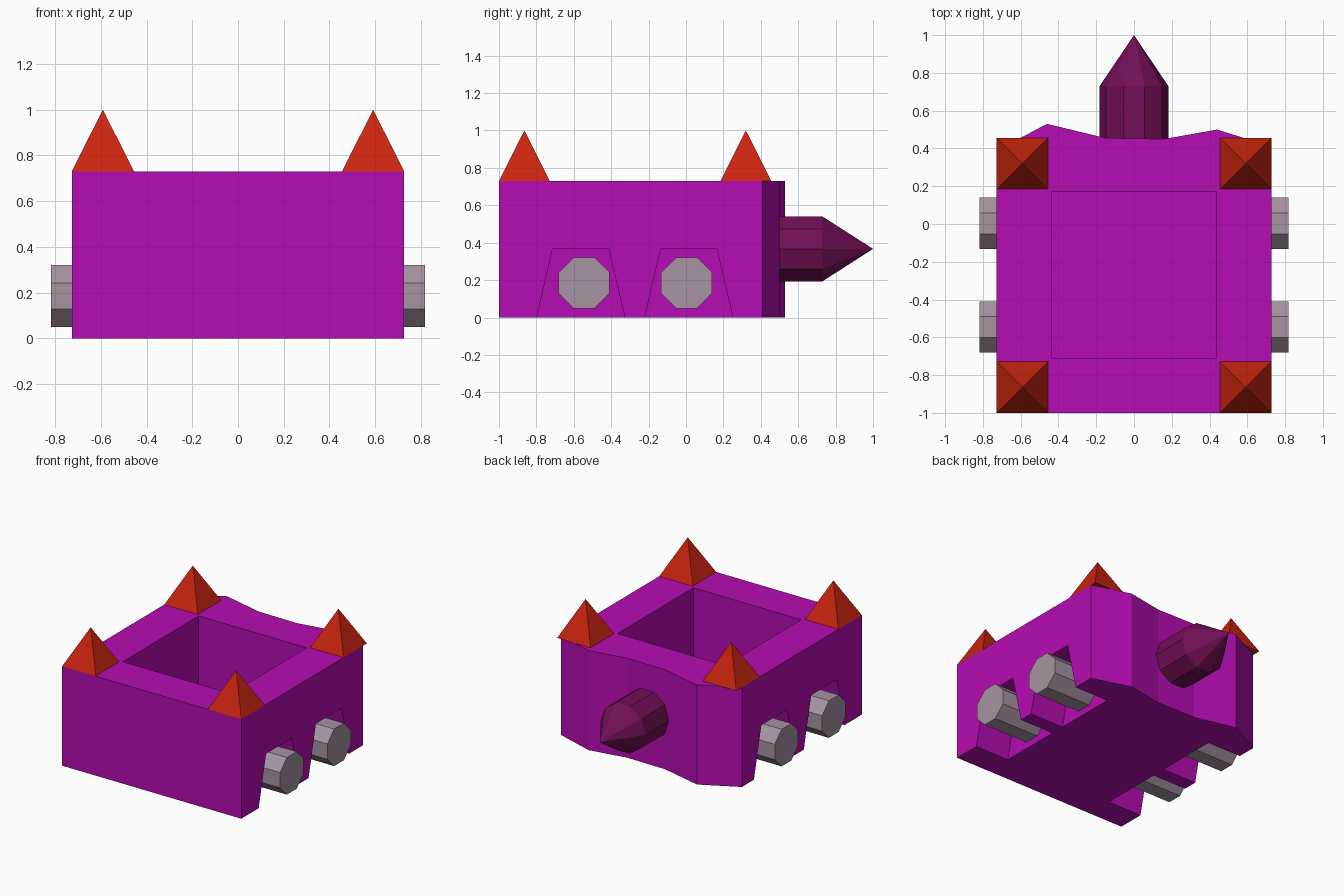
import bpy, bmesh, math
from mathutils import Vector, Matrix

if "Cube" in bpy.data.objects:
    bpy.data.objects.remove(bpy.data.objects["Cube"])


def material(name, rgb):
    m = bpy.data.materials.new(name)
    m.diffuse_color = (*rgb, 1)
    m.use_nodes = True
    m.node_tree.nodes["Principled BSDF"].inputs["Base Color"].default_value = m.diffuse_color
    return m


MAGENTA = material("magenta", (0.468, 0.0037, 0.451))
RED = material("red", (0.604, 0.0185, 0.0052))
PLUM = material("plum", (0.168, 0.0048, 0.091))
GREY = material("grey", (0.381, 0.292, 0.361))


def finish(name, bm, mat):
    bmesh.ops.recalc_face_normals(bm, faces=bm.faces)
    me = bpy.data.meshes.new(name)
    bm.to_mesh(me)
    bm.free()
    me.materials.append(mat)
    ob = bpy.data.objects.new(name, me)
    bpy.context.collection.objects.link(ob)
    return ob


def prism(name, points, direction, mat):
    """Extrude a closed 3D outline along a direction."""
    bm = bmesh.new()
    face = bm.faces.new([bm.verts.new(p) for p in points])
    new = bmesh.ops.extrude_face_region(bm, geom=[face])["geom"]
    bmesh.ops.translate(bm, vec=Vector(direction),
                        verts=[v for v in new if isinstance(v, bmesh.types.BMVert)])
    return finish(name, bm, mat)


def cut(target, cutter):
    mod = target.modifiers.new("cut", "BOOLEAN")
    mod.operation, mod.solver, mod.object = "DIFFERENCE", "EXACT", cutter
    bpy.context.view_layer.objects.active = target
    bpy.ops.object.modifier_apply(modifier=mod.name)
    bpy.data.objects.remove(cutter)


# Body: box with a wavy back wall
H = 0.73
outline = [(-0.727, -1), (0.727, -1), (0.727, 0.41), (0.44, 0.50), (0.16, 0.45),
           (-0.15, 0.455), (-0.46, 0.53), (-0.727, 0.39)]
body = prism("body", [(x, y, 0) for x, y in outline], (0, 0, H), MAGENTA)

# Open well in the top
well = [(-0.438, -0.71), (0.438, -0.71), (0.438, 0.17), (-0.438, 0.17)]
cut(body, prism("well_cutter", [(x, y, 0.01) for x, y in well], (0, 0, 1), MAGENTA))

# Tapered wheel arches on both sides
for side in (-1, 1):
    for mid in (-0.563, 0.015):
        arch = [(mid - 0.259, -0.1), (mid + 0.259, -0.1),
                (mid + 0.15, 0.367), (mid - 0.15, 0.367)]
        cut(body, prism("arch_cutter", [(side * 0.448, y, z) for y, z in arch],
                        (side * 0.5, 0, 0), MAGENTA))

# Octagonal wheels
for side, side_name in ((-1, "left"), (1, "right")):
    for y0, end in ((-0.545, "front"), (0.003, "back")):
        r = 0.136 / math.cos(math.pi / 8)
        ring = [(side * 0.44, y0 + r * math.cos((k + 0.5) * math.pi / 4),
                 0.185 + r * math.sin((k + 0.5) * math.pi / 4)) for k in range(8)]
        prism(f"wheel_{end}_{side_name}", ring, (side * 0.378, 0, 0), GREY)

# Corner pyramids
for x0, side_name in ((-0.591, "left"), (0.591, "right")):
    for y0, end in ((-0.864, "front"), (0.32, "back")):
        bm = bmesh.new()
        bmesh.ops.create_cone(
            bm, cap_ends=True, segments=4, radius1=0.136 * math.sqrt(2), radius2=0, depth=0.27,
            matrix=Matrix.Translation((x0, y0, H + 0.135)) @ Matrix.Rotation(math.pi / 4, 4, "Z"))
        bmesh.ops.remove_doubles(bm, verts=bm.verts, dist=1e-4)
        finish(f"spire_{end}_{side_name}", bm, RED)

# Pointed drill at the back: straight barrel with a cone tip
bm = bmesh.new()
N, R, Z = 10, 0.182, 0.367
rings = [[bm.verts.new((R * math.cos(2 * math.pi * k / N), y, Z + R * math.sin(2 * math.pi * k / N)))
          for k in range(N)] for y in (0.42, 0.73)]
tip = bm.verts.new((0, 1, Z))
bm.faces.new(rings[0])
for k in range(N):
    j = (k + 1) % N
    bm.faces.new((rings[0][k], rings[0][j], rings[1][j], rings[1][k]))
    bm.faces.new((rings[1][k], rings[1][j], tip))
finish("back_spike", bm, PLUM)
